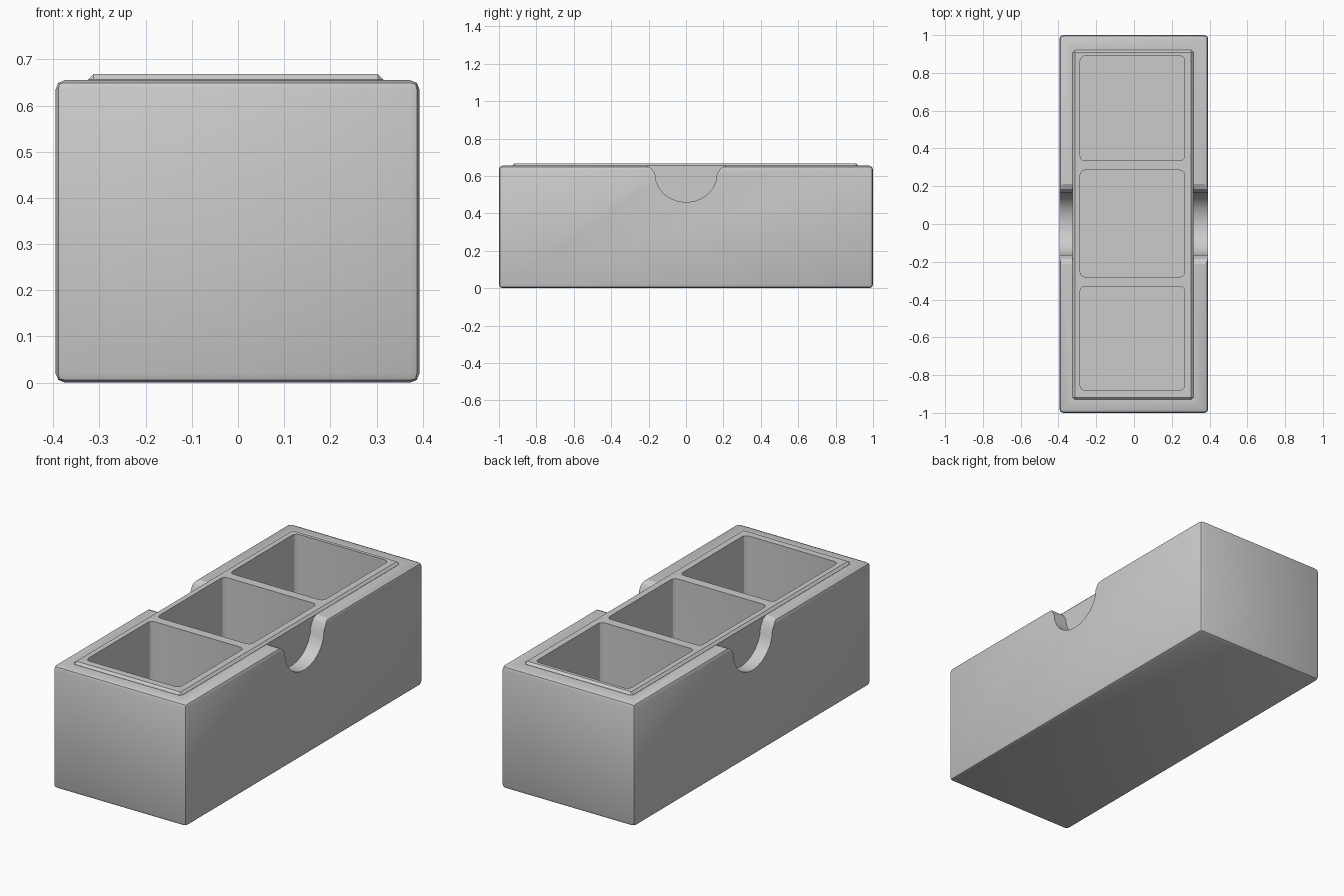
import bpy, bmesh, math

if "Cube" in bpy.data.objects:
    bpy.data.objects.remove(bpy.data.objects["Cube"])


def to_object(name, bm):
    mesh = bpy.data.meshes.new(name)
    bmesh.ops.recalc_face_normals(bm, faces=bm.faces)
    bm.to_mesh(mesh)
    bm.free()
    ob = bpy.data.objects.new(name, mesh)
    bpy.context.collection.objects.link(ob)
    return ob


def block(name, x, y, z, bevel=0.0, segments=1, vertical_only=False):
    """Box from (min, max) ranges with optionally bevelled edges."""
    bm = bmesh.new()
    bmesh.ops.create_cube(bm, size=1)
    for v in bm.verts:
        for i, (lo, hi) in enumerate((x, y, z)):
            v.co[i] = hi if v.co[i] > 0 else lo
    if bevel:
        edges = [e for e in bm.edges if not vertical_only
                 or abs(e.verts[0].co.z - e.verts[1].co.z) > 0.01]
        bmesh.ops.bevel(bm, geom=edges, offset=bevel, segments=segments,
                        profile=0.5, affect='EDGES')
    return to_object(name, bm)


def prism_x(name, profile, x0, x1):
    """Extrude a (y, z) profile along x."""
    bm = bmesh.new()
    face = bm.faces.new([bm.verts.new((x0, y, z)) for y, z in profile])
    ext = bmesh.ops.extrude_face_region(bm, geom=[face])
    for v in ext["geom"]:
        if isinstance(v, bmesh.types.BMVert):
            v.co.x = x1
    return to_object(name, bm)


def combine(target, tool, operation):
    tool.hide_render = True
    mod = target.modifiers.new("bool", 'BOOLEAN')
    mod.operation, mod.solver, mod.object = operation, 'EXACT', tool
    bpy.ops.object.select_all(action='DESELECT')
    bpy.context.view_layer.objects.active = target
    target.select_set(True)
    bpy.ops.object.modifier_apply(modifier=mod.name)
    bpy.data.objects.remove(tool, do_unlink=True)


# outer casing with softened edges
box = block("compartment_box", (-0.395, 0.393), (-1, 1), (0, 0.655), 0.02, 2)

# rounded finger notches in both long sides
arc = [(0.165 * math.cos(a), 0.61 - 0.15 * math.sin(a))
       for a in (math.pi * i / 12 for i in range(13))]
notch = [(0.24, 0.75), (0.215, 0.657), (0.185, 0.642)] + arc + [
    (-0.185, 0.642), (-0.215, 0.657), (-0.24, 0.75)]
for side in (-1, 1):
    combine(box, prism_x("notch_cutter", notch, side * 0.315, side * 0.5), 'DIFFERENCE')

# slightly raised tray rim, visible behind the notches
combine(box, block("tray_rim", (-0.325, 0.315), (-0.93, 0.92), (0.3, 0.668), 0.012), 'UNION')

# three square compartments
for y0, y1 in ((-0.88, -0.33), (-0.28, 0.285), (0.335, 0.89)):
    combine(box, block("cell_cutter", (-0.285, 0.268), (y0, y1), (0.08, 0.8),
                       0.025, 3, True), 'DIFFERENCE')

bpy.ops.object.shade_smooth_by_angle(angle=math.radians(25))
